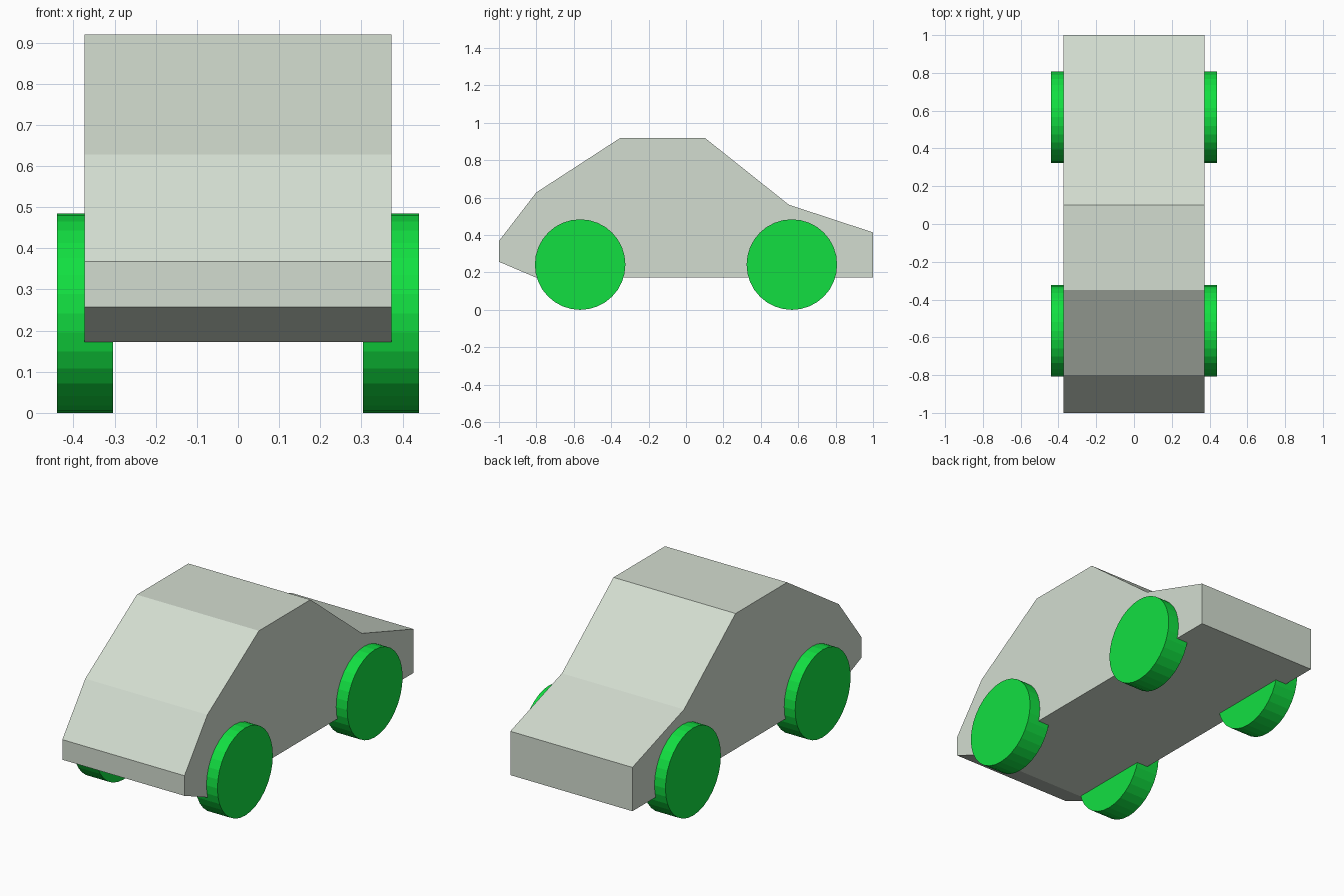
import bpy
import bmesh
from math import pi

if "Cube" in bpy.data.objects:
    bpy.data.objects.remove(bpy.data.objects["Cube"], do_unlink=True)


def make_material(name, rgb):
    mat = bpy.data.materials.new(name)
    mat.use_nodes = True
    colour = (*rgb, 1.0)
    mat.diffuse_color = colour
    mat.node_tree.nodes["Principled BSDF"].inputs["Base Color"].default_value = colour
    return mat


def add_object(name, bm, mat):
    bmesh.ops.recalc_face_normals(bm, faces=bm.faces)
    mesh = bpy.data.meshes.new(name)
    bm.to_mesh(mesh)
    bm.free()
    mesh.materials.append(mat)
    obj = bpy.data.objects.new(name, mesh)
    bpy.context.collection.objects.link(obj)
    return obj


body_grey = make_material("pale grey green", (0.65, 0.72, 0.63))
wheel_green = make_material("bright green", (0.006, 0.74, 0.053))

# Body: side profile (y, z) extruded across the width
HALF_WIDTH = 0.373
PROFILE = [(-1, 0.257), (-1, 0.368), (-0.8, 0.628), (-0.35, 0.92), (0.1, 0.92),
           (0.55, 0.562), (1, 0.414), (1, 0.172), (-0.8, 0.172)]
bm = bmesh.new()
side = bm.faces.new([bm.verts.new((-HALF_WIDTH, y, z)) for y, z in PROFILE])
extruded = bmesh.ops.extrude_face_region(bm, geom=[side], use_keep_orig=True)
moved = [v for v in extruded["geom"] if isinstance(v, bmesh.types.BMVert)]
bmesh.ops.translate(bm, verts=moved, vec=(2 * HALF_WIDTH, 0, 0))
add_object("body", bm, body_grey)

# Wheels: flat-sided discs, one at each corner
RADIUS, THICKNESS = 0.242, 0.136
WHEEL_X, WHEEL_Y = 0.372, 0.566
for end, y in (("front", -WHEEL_Y), ("back", WHEEL_Y)):
    for hand, x in (("left", WHEEL_X), ("right", -WHEEL_X)):
        bm = bmesh.new()
        bmesh.ops.create_cone(bm, cap_ends=True, segments=32, radius1=RADIUS,
                              radius2=RADIUS, depth=THICKNESS)
        wheel = add_object(f"{end}_{hand}_wheel", bm, wheel_green)
        wheel.rotation_euler = (0, pi / 2, 0)
        wheel.location = (x, y, RADIUS)
